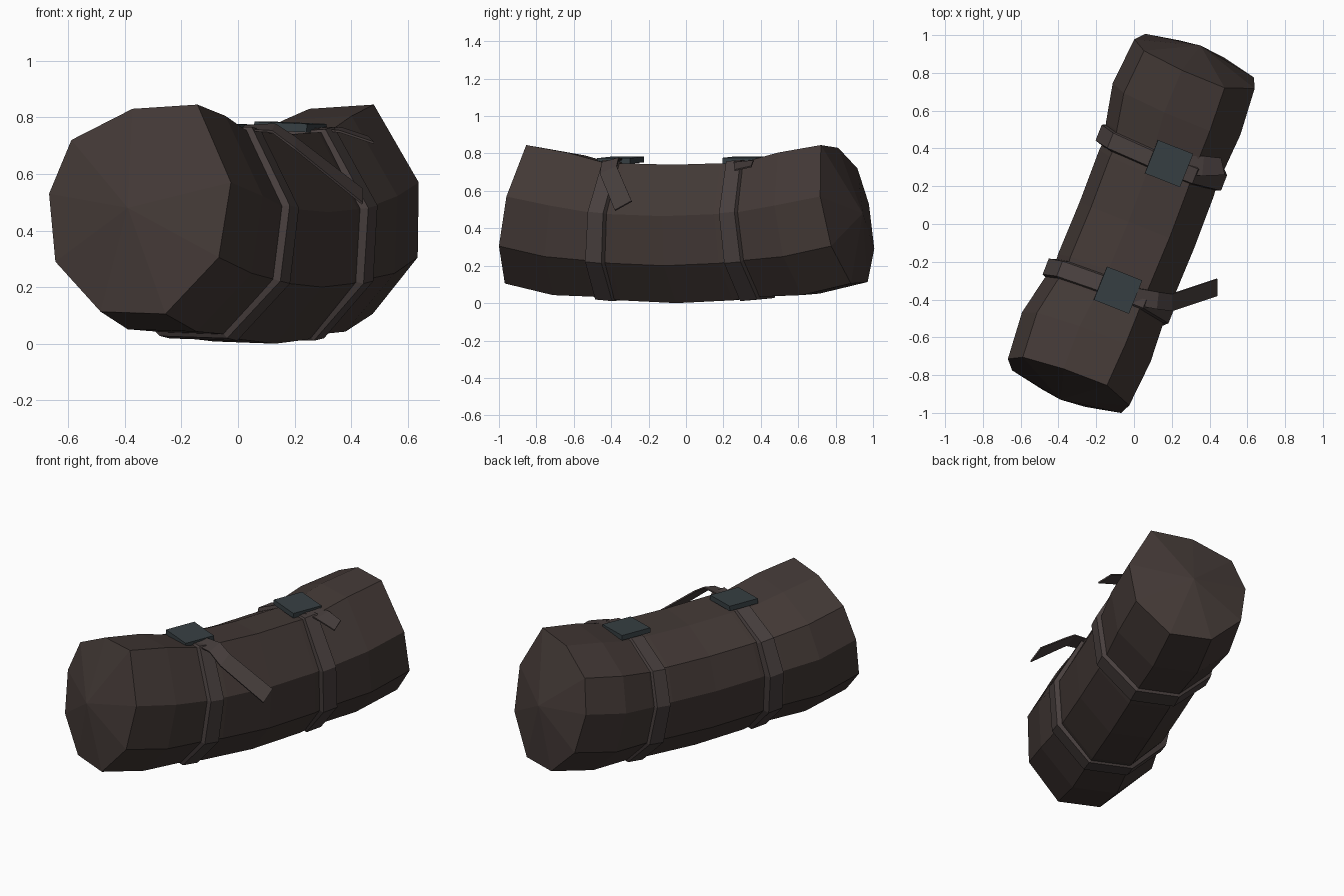
import bpy, bmesh, math
from mathutils import Vector

if "Cube" in bpy.data.objects:
    bpy.data.objects.remove(bpy.data.objects["Cube"])

ANG = math.atan2(0.368, 0.93)          # heading of the roll in plan
U = Vector((math.sin(ANG), math.cos(ANG), 0))
V = Vector((math.cos(ANG), -math.sin(ANG), 0))
MID = 0.375
# nine-sided cross-section of the roll: (sideways, height)
PROFILE = [(.186, .74), (.335, .465), (.31, .20), (.123, .0), (-.124, .008),
           (-.31, .185), (-.353, .425), (-.283, .615), (-.06, .725)]


def material(name, rgb):
    m = bpy.data.materials.new(name)
    m.diffuse_color = (*rgb, 1)
    m.use_nodes = True
    m.node_tree.nodes["Principled BSDF"].inputs["Base Color"].default_value = m.diffuse_color
    return m


def place(s, v, z):
    """Point at distance s along the sagging roll axis."""
    t = s / 0.92
    return U * (s - 0.2 * t * (z - MID)) + V * v + Vector((0, 0, z + 0.105 * t * t))


def ring(bm, s, sv, sz, shift):
    return [bm.verts.new(place(s, v * sv + shift, MID + (z - MID) * sz)) for v, z in PROFILE]


def bridge(bm, a, b):
    n = len(a)
    for i in range(n):
        bm.faces.new((a[i], a[(i + 1) % n], b[(i + 1) % n], b[i]))


def finish(bm, name, mat):
    bmesh.ops.recalc_face_normals(bm, faces=bm.faces)
    me = bpy.data.meshes.new(name)
    bm.to_mesh(me)
    bm.free()
    me.materials.append(mat)
    ob = bpy.data.objects.new(name, me)
    bpy.context.collection.objects.link(ob)
    return ob


cloth = material("cloth", (.055, .040, .036))
leather = material("leather", (.065, .050, .048))
metal = material("metal", (.038, .050, .056))

# rolled blanket: pinched at the straps, bulging outside them, domed ends
half = [(.30, .95, .99, .02), (.37, .93, .97, .02), (.45, .98, .975, .01),
        (.66, 1.06, 1.03, -.005), (.92, 1, 1, -.005)]
stations = [(-s, a, b, c) for s, a, b, c in reversed(half)] + [(0, .95, 1, .025)] + half
bm = bmesh.new()
rings = [ring(bm, *st) for st in stations]
for a, b in zip(rings, rings[1:]):
    bridge(bm, a, b)
for r, sign in ((rings[0], -1), (rings[-1], 1)):
    tip = bm.verts.new(U * 1.008 * sign + V * -.02 + Vector((0, 0, .48)))
    for i in range(len(r)):
        bm.faces.new((r[i], r[(i + 1) % len(r)], tip))
finish(bm, "blanket_roll", cloth)


# straps: closed bands around the roll
def strap(name, s):
    bm = bmesh.new()
    section = [(-.058, .92, .955), (-.045, 1.04, 1.01), (.045, 1.04, 1.01), (.058, .92, .955)]
    rs = [ring(bm, s + d, a, b, .015) for d, a, b in section]
    for a, b in zip(rs, rs[1:]):
        bridge(bm, a, b)
    finish(bm, name, leather)


# buckles: flat square plates on top of the straps
def buckle(name, x, y, z, roll):
    bm = bmesh.new()
    bmesh.ops.create_cube(bm, size=1)
    bmesh.ops.scale(bm, vec=(.20, .19, .03), verts=bm.verts)
    ob = finish(bm, name, metal)
    ob.location = (x, y, z)
    ob.rotation_euler = (0, roll, -ANG)


# strap tails: thin folded strips, given as pairs of edge points
def tail(name, pairs):
    bm = bmesh.new()
    rows = [(bm.verts.new(a), bm.verts.new(b)) for a, b in pairs]
    for p, q in zip(rows, rows[1:]):
        bm.faces.new((p[0], p[1], q[1], q[0]))
    ob = finish(bm, name, leather)
    mod = ob.modifiers.new("thickness", 'SOLIDIFY')
    mod.thickness = .008
    mod.offset = 0


strap("front_strap", -.385)
strap("rear_strap", .385)
buckle("front_buckle", -.085, -.35, .764, .04)
buckle("rear_buckle", .185, .32, .766, .04)
tail("front_strap_tail", [((-.04, -.33, .765), (-.04, -.42, .76)),
                          ((.13, -.36, .775), (.12, -.45, .75)),
                          ((.20, -.37, .73), (.20, -.46, .69)),
                          ((.44, -.29, .545), (.44, -.38, .495))])
tail("rear_strap_tail", [((.22, .36, .765), (.20, .27, .765)),
                         ((.37, .36, .76), (.36, .255, .75)),
                         ((.46, .35, .73), (.48, .26, .71))])
